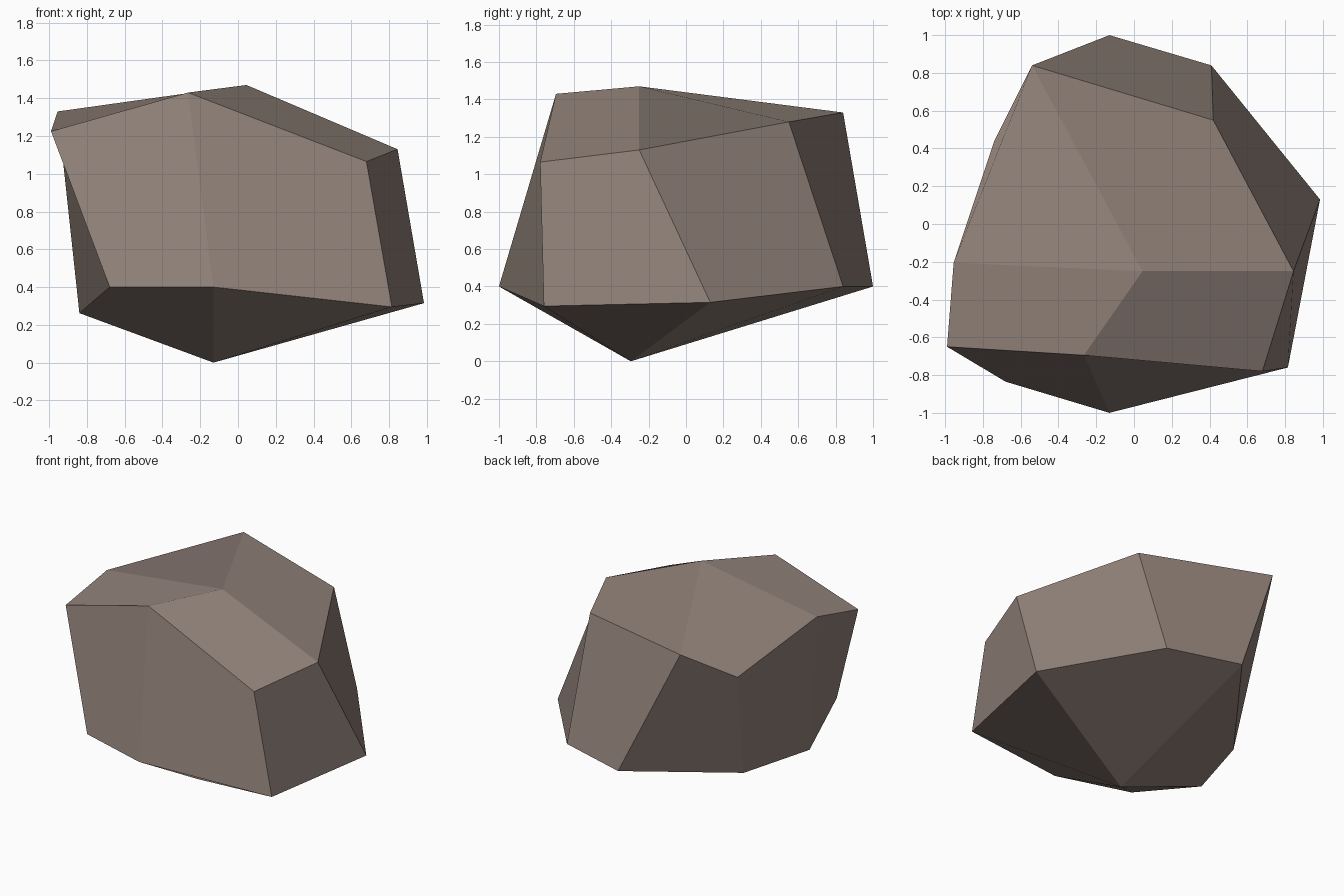
import bpy, bmesh

if "Cube" in bpy.data.objects:
    bpy.data.objects.remove(bpy.data.objects["Cube"])

# Faceted boulder: two rings of eight corners, closed by a top and a bottom point.
# Both rings run counter-clockwise from the front middle, even = middle, odd = corner.
upper_ring = [
    (-0.265, -0.695, 1.43), (0.68, -0.78, 1.065), (0.845, -0.25, 1.13),
    (0.42, 0.55, 1.28), (-0.54, 0.84, 1.33), (-0.74, 0.44, 1.06),
    (-0.955, -0.205, 1.33), (-0.99, -0.65, 1.225),
]
lower_ring = [
    (-0.13, -1.0, 0.40), (0.815, -0.76, 0.295), (0.985, 0.13, 0.315),
    (0.41, 0.84, 0.40), (-0.13, 1.0, 0.40), (-0.67, 0.265, 0.25),
    (-0.84, -0.28, 0.262), (-0.68, -0.835, 0.40),
]

bm = bmesh.new()
upper = [bm.verts.new(p) for p in upper_ring]
lower = [bm.verts.new(p) for p in lower_ring]
top = bm.verts.new((0.045, -0.25, 1.47))
bottom = bm.verts.new((-0.13, -0.295, 0.0))

# Side facets, each folding from its upper middle point
for i in range(8):
    j = (i + 1) % 8
    if i % 2 == 0:
        bm.faces.new((upper[i], lower[i], lower[j], upper[j]))
    else:
        bm.faces.new((upper[j], upper[i], lower[i], lower[j]))

# Four top and four bottom facets, each reaching round one corner
for i in range(0, 8, 2):
    j, k = i + 1, (i + 2) % 8
    if i == 4:
        bm.faces.new((upper[i], upper[j], upper[k], top))
    else:
        bm.faces.new((top, upper[i], upper[j], upper[k]))
    bm.faces.new((bottom, lower[k], lower[j], lower[i]))

mesh = bpy.data.meshes.new("boulder")
bm.to_mesh(mesh)
bm.free()

# Single warm grey-brown stone colour, flat shaded
stone = bpy.data.materials.new("warm_stone")
stone.diffuse_color = (0.28, 0.22, 0.19, 1.0)
stone.use_nodes = True
stone.node_tree.nodes["Principled BSDF"].inputs["Base Color"].default_value = stone.diffuse_color
mesh.materials.append(stone)
boulder = bpy.data.objects.new("boulder", mesh)
bpy.context.collection.objects.link(boulder)
